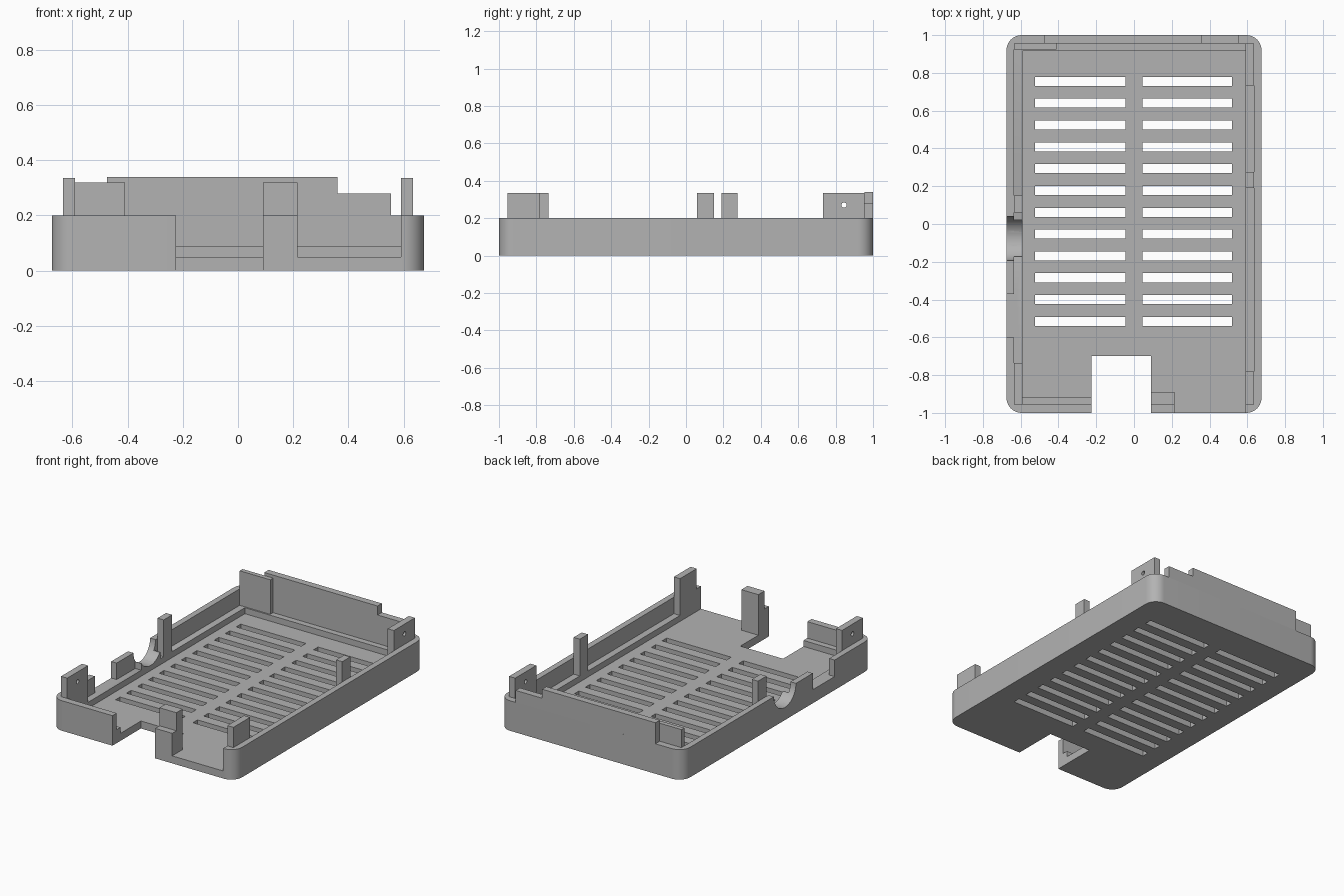
import bpy
import bmesh
import math
from mathutils import Matrix, Vector

if "Cube" in bpy.data.objects:
    bpy.data.objects.remove(bpy.data.objects["Cube"], do_unlink=True)

# Single plastic colour
GREY = (0.45, 0.45, 0.45, 1.0)
plastic = bpy.data.materials.new("grey_plastic")
plastic.use_nodes = True
plastic.diffuse_color = GREY
plastic.node_tree.nodes["Principled BSDF"].inputs["Base Color"].default_value = GREY

FLOOR, LEDGE, RIM = 0.05, 0.09, 0.2
WALL_X, WALL_Y = 0.635, 0.955      # inner faces of the walls
LEDGE_X, LEDGE_Y = 0.59, 0.915     # inner faces of the ledge
TALL = 0.335                       # height of the clips


def finish(name, bm):
    mesh = bpy.data.meshes.new(name)
    bm.to_mesh(mesh)
    bm.free()
    mesh.materials.append(plastic)
    obj = bpy.data.objects.new(name, mesh)
    bpy.context.collection.objects.link(obj)
    return obj


def boxes(name, ranges, radius=0):
    """Boxes given as (x0, x1, y0, y1, z0, z1), optionally with round upright corners."""
    bm = bmesh.new()
    for x0, x1, y0, y1, z0, z1 in ranges:
        centre = Vector((x0 + x1, y0 + y1, z0 + z1)) / 2
        size = Matrix.Diagonal((x1 - x0, y1 - y0, z1 - z0, 1))
        bmesh.ops.create_cube(bm, size=1, matrix=Matrix.Translation(centre) @ size)
    if radius:
        upright = [e for e in bm.edges
                   if abs(e.verts[0].co.z - e.verts[1].co.z) > 0.01]
        bmesh.ops.bevel(bm, geom=upright, offset=radius, segments=10,
                        profile=0.5, affect='EDGES')
    return finish(name, bm)


def rod(name, x, y, z, radius, length):
    """Cylinder lying along x."""
    bm = bmesh.new()
    place = Matrix.Translation((x, y, z)) @ Matrix.Rotation(math.pi / 2, 4, 'Y')
    bmesh.ops.create_cone(bm, cap_ends=True, segments=48, radius1=radius,
                          radius2=radius, depth=length, matrix=place)
    return finish(name, bm)


def cut(target, cutter):
    cutter.hide_render = True
    mod = target.modifiers.new("cut", 'BOOLEAN')
    mod.operation = 'DIFFERENCE'
    mod.solver = 'EXACT'
    mod.object = cutter
    bpy.context.view_layer.objects.active = target
    bpy.ops.object.modifier_apply(modifier=mod.name)
    bpy.data.objects.remove(cutter, do_unlink=True)


# Tray with rounded corners, stepped pocket and ledge
tray = boxes("tray", [(-0.675, 0.675, -1, 1, 0, RIM)], radius=0.08)
cut(tray, boxes("upper_pocket", [(-WALL_X, WALL_X, -WALL_Y, WALL_Y, LEDGE, 1)]))
cut(tray, boxes("lower_pocket", [(-LEDGE_X, LEDGE_X, -LEDGE_Y, LEDGE_Y, FLOOR, 1)]))

# Front notch through the floor, wide front opening, left wall dip
cut(tray, boxes("front_notch", [(-0.225, 0.09, -2, -0.7, -1, 1)]))
cut(tray, boxes("front_opening", [(0.215, LEDGE_X, -2, -0.85, FLOOR, 1)]))
cut(tray, boxes("wall_dip", [(-1, -0.62, -0.6, -0.37, LEDGE, 1)]))

# Ventilation slots in two columns
slots = []
for row in range(12):
    y = 0.755 - row * 0.1155
    for x0, x1 in ((-0.525, -0.045), (0.045, 0.52)):
        slots.append((x0, x1, y - 0.024, y + 0.024, -0.1, 0.1))
cut(tray, boxes("slots", slots))

# Round cable cradle in the side wall and its inner saddle
saddle = boxes("cable_saddle", [(-WALL_X, -LEDGE_X, -0.175, 0.025, FLOOR, 0.135)])
for part in (tray, saddle):
    cut(part, rod("cable_hole", -0.65, -0.077, RIM, 0.116, 0.3))

# Raised back wall with a lower step
back_wall = boxes("back_wall", [(-0.475, 0.36, WALL_Y, 1, RIM, 0.34)])
back_step = boxes("back_wall_step", [(0.36, 0.555, WALL_Y, 1, RIM, 0.28)])
back_plate = boxes("back_corner_plate", [(-WALL_X, -0.41, 0.925, WALL_Y, FLOOR, 0.32)])
front_post = boxes("front_post", [(0.09, 0.215, -WALL_Y, -0.89, FLOOR, 0.32)])

# Upright clips standing on the side ledges: name, side, y range, screw hole
CLIPS = [
    ("front_right_clip", -1, -WALL_Y, -0.735, -0.845),
    ("middle_right_clip", -1, 0.06, 0.15, None),
    ("front_left_clip", 1, -WALL_Y, -0.78, None),
    ("middle_left_clip", 1, 0.19, 0.275, None),
    ("back_left_clip", 1, 0.733, WALL_Y, 0.845),
]
clips = []
for name, side, y0, y1, hole in CLIPS:
    x0, x1 = sorted((side * LEDGE_X, side * WALL_X))
    clip = boxes(name, [(x0, x1, y0, y1, LEDGE, TALL)])
    if hole is not None:
        cut(clip, rod("screw_hole", side * 0.61, hole, 0.27, 0.014, 0.2))
    clips.append(clip)

# Smooth the curved surfaces, keep edges sharp
bpy.ops.object.select_all(action='DESELECT')
for obj in [tray, saddle, back_wall, back_step, back_plate, front_post] + clips:
    obj.select_set(True)
bpy.context.view_layer.objects.active = tray
bpy.ops.object.shade_smooth_by_angle(angle=math.radians(30))
